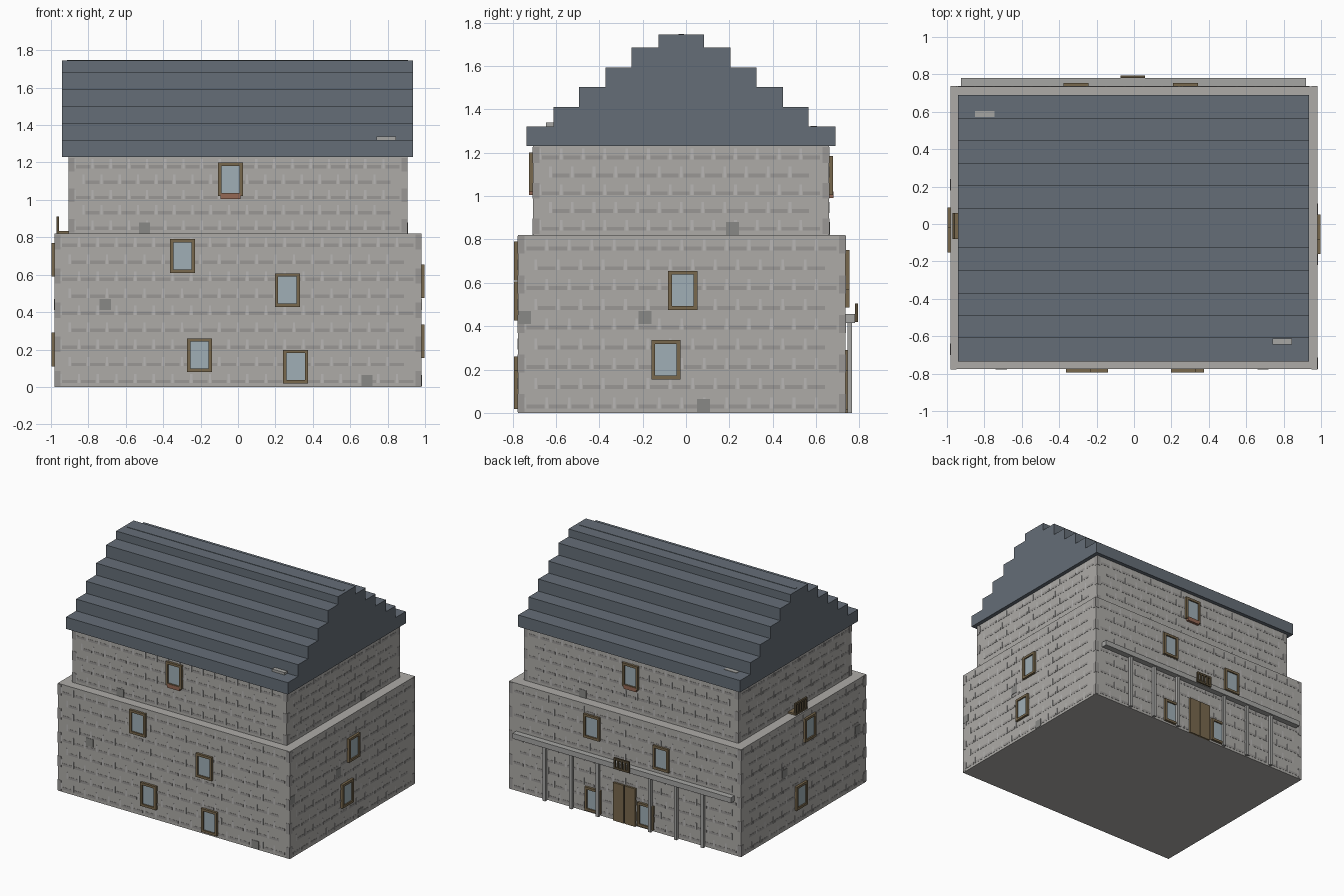
import bpy, bmesh

if "Cube" in bpy.data.objects:
    bpy.data.objects.remove(bpy.data.objects["Cube"])

COL = {
    "stone": (0.42, 0.41, 0.39), "dark": (0.32, 0.31, 0.30), "light": (0.48, 0.47, 0.46),
    "patch": (0.25, 0.25, 0.24), "slate": (0.13, 0.155, 0.185), "wood": (0.19, 0.14, 0.075),
    "glass": (0.35, 0.43, 0.47), "clay": (0.30, 0.14, 0.09), "iron": (0.10, 0.075, 0.04),
    "grey": (0.38, 0.38, 0.37),
}
MATS = {}


def paint(ob, key):
    if key not in MATS:
        MATS[key] = bpy.data.materials.new(key)
        MATS[key].diffuse_color = (*COL[key], 1)
    ob.data.materials.append(MATS[key])


def boxes(name, items, key):
    """One object made of axis-aligned boxes (x0, x1, y0, y1, z0, z1)."""
    bm = bmesh.new()
    for x0, x1, y0, y1, z0, z1 in items:
        for v in bmesh.ops.create_cube(bm, size=1)["verts"]:
            v.co.x = x0 if v.co.x < 0 else x1
            v.co.y = y0 if v.co.y < 0 else y1
            v.co.z = z0 if v.co.z < 0 else z1
    me = bpy.data.meshes.new(name)
    bm.to_mesh(me)
    bm.free()
    ob = bpy.data.objects.new(name, me)
    bpy.context.collection.objects.link(ob)
    paint(ob, key)
    return ob


# Storeys: x0, x1, y0, y1, z0, z1
STOREYS = {"lower": (-0.98, 0.98, -0.775, 0.735, 0, 0.82),
           "upper": (-0.905, 0.905, -0.705, 0.66, 0.82, 1.23)}


def on_wall(storey, side, u0, u1, z0, z1, d0, d1):
    """Box on a wall: u along the wall, d outward from it."""
    x0, x1, y0, y1 = STOREYS[storey][:4]
    if side == "front":
        return (u0, u1, y0 - d1, y0 - d0, z0, z1)
    if side == "back":
        return (u0, u1, y1 + d0, y1 + d1, z0, z1)
    if side == "left":
        return (x0 - d1, x0 - d0, u0, u1, z0, z1)
    return (x1 + d0, x1 + d1, u0, u1, z0, z1)


# Wall blocks
for storey, dims in STOREYS.items():
    boxes(storey + "_storey", [dims], "stone")

# Stone courses, upright joints and corner quoins
courses, joints, quoins = [], [], []
T = 0.0015
for storey, (x0, x1, y0, y1, z0, z1) in STOREYS.items():
    rows = 9 if storey == "lower" else 5
    h = (z1 - z0) / rows
    for side in ("front", "back", "left", "right"):
        a, b = (x0, x1) if side in ("front", "back") else (y0, y1)
        n = round((b - a - 0.06) / 0.1)
        w = (b - a - 0.06) / n
        for r in range(rows):
            z = z0 + r * h
            shift = 0.5 * (r % 2)
            for i in range(n - (r % 2)):
                u = a + 0.03 + (i + shift) * w
                courses.append(on_wall(storey, side, u + 0.01, u + w - 0.012, z + 0.02, z + 0.038, 0, T))
                joints.append(on_wall(storey, side, u - 0.006, u + 0.006, z + 0.02, z + 0.07, 0, T))
            if r % 2 == 0:
                for q in (a, b - 0.03):
                    quoins.append(on_wall(storey, side, q, q + 0.03, z + 0.005, z + h - 0.005, 0, 0.002))
boxes("stone_courses", courses, "dark")
boxes("stone_joints", joints, "light")
boxes("corner_quoins", quoins, "dark")

# Worn stones
worn = [("upper", "front", -0.5, 0.85), ("lower", "front", -0.71, 0.44), ("lower", "front", 0.69, 0.035),
        ("upper", "right", 0.215, 0.85), ("lower", "right", -0.19, 0.44), ("lower", "right", -0.745, 0.44),
        ("lower", "right", 0.08, 0.035), ("lower", "left", 0.21, 0.44), ("lower", "left", -0.67, 0.44),
        ("upper", "back", 0.41, 0.85)]
boxes("worn_stones", [on_wall(s, d, u - 0.03, u + 0.03, z - 0.03, z + 0.03, 0, 0.003)
                      for s, d, u, z in worn], "patch")

# Windows: storey, side, centre along wall, centre height
windows = [("upper", "front", -0.04, 1.11), ("lower", "front", -0.297, 0.70), ("lower", "front", 0.264, 0.517),
           ("lower", "front", -0.206, 0.17), ("lower", "front", 0.308, 0.108),
           ("lower", "right", -0.015, 0.565), ("lower", "right", -0.093, 0.245),
           ("lower", "left", -0.085, 0.68), ("lower", "left", 0.02, 0.20),
           ("upper", "back", 0.0, 1.095), ("lower", "back", 0.275, 0.66), ("lower", "back", -0.31, 0.575),
           ("lower", "back", 0.265, 0.105), ("lower", "back", -0.18, 0.105)]
frames, panes = [], []
W, H, B, D = 0.067, 0.09, 0.018, 0.018
for s, d, u, z in windows:
    for sgn in (-1, 1):
        e = sorted((sgn * W, sgn * (W - B)))
        frames.append(on_wall(s, d, u + e[0], u + e[1], z - H, z + H, 0, D))
        e = sorted((sgn * H, sgn * (H - B)))
        frames.append(on_wall(s, d, u - W + B, u + W - B, z + e[0], z + e[1], 0, D))
    panes.append(on_wall(s, d, u - W + B, u + W - B, z - H + B, z + H - B, 0, 0.008))
boxes("window_frames", frames, "wood")
boxes("window_panes", panes, "glass")
boxes("window_boxes", [on_wall("upper", d, u - 0.053, u + 0.053, z - 0.105, z - 0.075, 0, 0.02)
                       for d, u, z in (("front", -0.04, 1.11), ("back", 0, 1.095))], "clay")

# Double door on the back
boxes("door_leaves", [on_wall("lower", "back", a, a + 0.09, 0, 0.29, 0, 0.015) for a in (-0.095, 0.002)], "wood")

# Porch beam and posts
boxes("porch_beam", [(-0.925, 0.92, 0.735, 0.78, 0.415, 0.455)], "grey")
boxes("porch_posts", [(x - 0.012, x + 0.012, 0.745, 0.765, 0, 0.415)
                      for x in (-0.67, -0.445, -0.225, 0.215, 0.44, 0.665)], "grey")


# Small balconies: one over the door, one on the left ledge
def railing(lo, hi, z0, z1, d0, d1, place):
    bars = [(lo, hi, d0, d1, z0, z0 + 0.014), (lo, hi, d0, d1, z1 - 0.014, z1)]
    step = (hi - lo - 0.014) / 4
    bars += [(lo + i * step, lo + i * step + 0.014, d0, d1, z0, z1) for i in range(5)]
    return [place(*b) for b in bars]


boxes("door_balcony_rail", railing(-0.072, 0.058, 0.42, 0.505, 0.78, 0.793,
                                   lambda a, b, c, d, e, f: (a, b, c, d, e, f)), "iron")
boxes("ledge_balcony_rail", railing(-0.08, 0.06, 0.82, 0.91, -0.97, -0.956,
                                    lambda a, b, c, d, e, f: (c, d, a, b, e, f)), "iron")
boxes("ledge_balcony_floor", [(-0.965, -0.905, -0.08, 0.06, 0.82, 0.833)], "wood")

# Stepped roof: half profile mirrored, then extruded along x
steps = [(0.712, 1.23, 1.32), (0.588, 1.32, 1.41), (0.47, 1.41, 1.502),
         (0.348, 1.502, 1.593), (0.228, 1.593, 1.685), (0.105, 1.685, 1.745)]
half = [(w, z) for w, a, b in steps for z in (a, b)]
profile = half + [(-w, z) for w, z in reversed(half)]
bm = bmesh.new()
face = bm.faces.new([bm.verts.new((-0.94, y - 0.0225, z)) for y, z in profile])
ext = bmesh.ops.extrude_face_region(bm, geom=[face])
bmesh.ops.translate(bm, vec=(1.875, 0, 0), verts=[g for g in ext["geom"] if isinstance(g, bmesh.types.BMVert)])
bmesh.ops.recalc_face_normals(bm, faces=bm.faces)
me = bpy.data.meshes.new("stepped_roof")
bm.to_mesh(me)
bm.free()
roof = bpy.data.objects.new("stepped_roof", me)
bpy.context.collection.objects.link(roof)
paint(roof, "slate")

# Ridge strip and loose slates
boxes("ridge_strip", [(-0.915, 0.91, -0.035, -0.01, 1.74, 1.748)], "slate")
boxes("loose_slates", [(0.74, 0.845, -0.645, -0.612, 1.32, 1.338),
                       (-0.85, -0.745, 0.573, 0.604, 1.31, 1.323)], "grey")

for m in bpy.data.materials:
    if m.users and not m.is_grease_pencil:
        m.use_nodes = True
        m.node_tree.nodes["Principled BSDF"].inputs["Base Color"].default_value = m.diffuse_color
